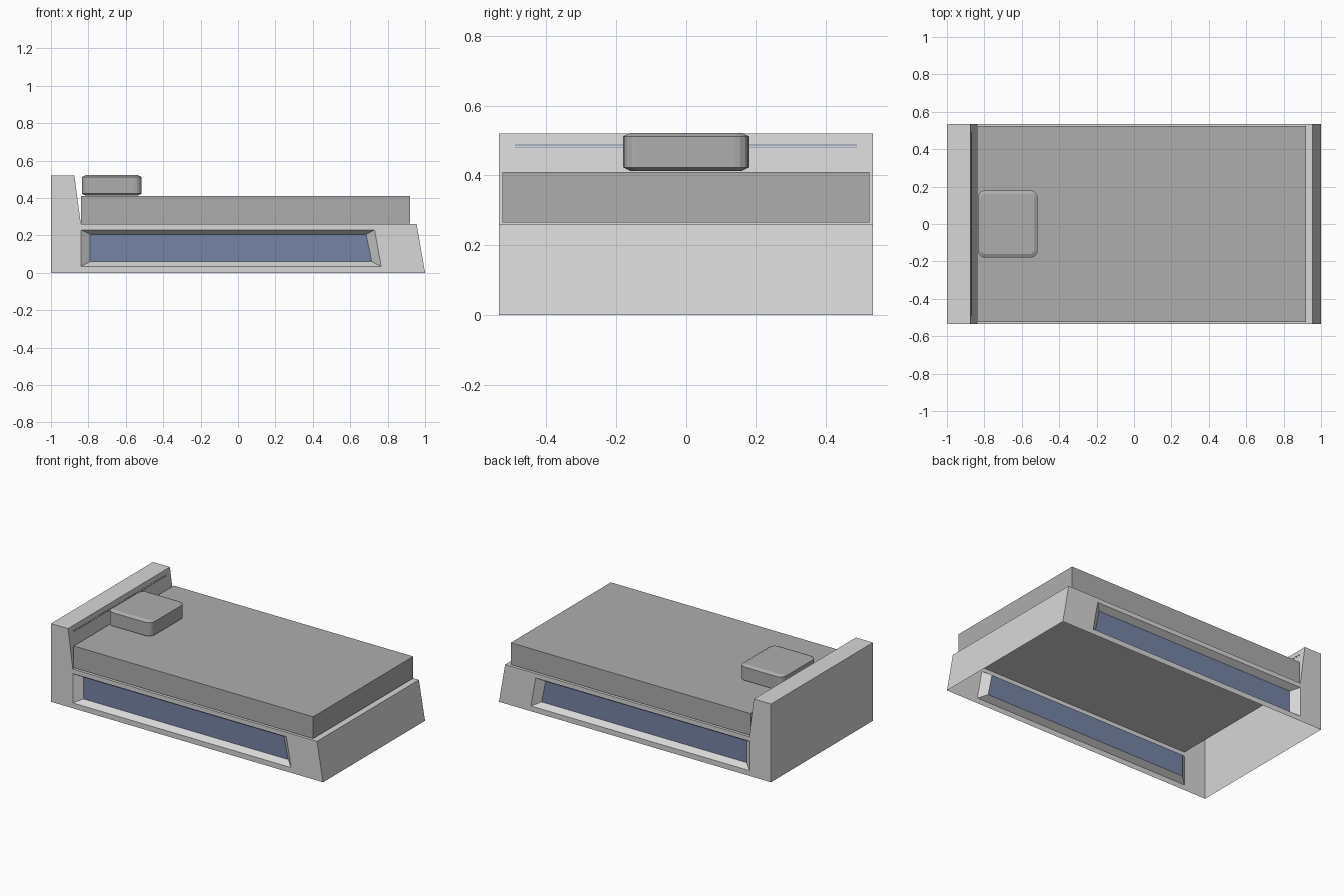
import bpy, bmesh
from mathutils import Vector

if "Cube" in bpy.data.objects:
    bpy.data.objects.remove(bpy.data.objects["Cube"])


def material(name, rgb):
    m = bpy.data.materials.new(name)
    m.diffuse_color = (*rgb, 1)
    m.use_nodes = True
    m.node_tree.nodes["Principled BSDF"].inputs["Base Color"].default_value = m.diffuse_color
    return m


LIGHT = material("light_grey", (0.68, 0.68, 0.68))
MID = material("mid_grey", (0.42, 0.42, 0.42))
BLUE = material("slate_blue", (0.18, 0.23, 0.38))


def finish(bm, name, *mats):
    bmesh.ops.remove_doubles(bm, verts=bm.verts, dist=1e-5)
    bmesh.ops.recalc_face_normals(bm, faces=bm.faces)
    me = bpy.data.meshes.new(name)
    bm.to_mesh(me)
    bm.free()
    for m in mats:
        me.materials.append(m)
    ob = bpy.data.objects.new(name, me)
    bpy.context.collection.objects.link(ob)
    return ob


def box(lo, hi):
    bm = bmesh.new()
    bmesh.ops.create_cube(bm, size=1)
    lo, hi = Vector(lo), Vector(hi)
    for v in bm.verts:
        v.co = Vector(((lo[i] + hi[i]) / 2 + v.co[i] * (hi[i] - lo[i]) for i in range(3)))
    return bm


# Bed frame: thin shell, open underneath, with a recessed blue panel each side
W = 0.535
outline = [(-1, 0), (1, 0), (0.955, 0.26), (-0.84, 0.26), (-0.875, 0.52), (-1, 0.52)]
opening = [(-0.84, 0.035), (0.765, 0.035), (0.73, 0.23), (-0.84, 0.23)]
panel = [(-0.79, 0.06), (0.715, 0.06), (0.685, 0.205), (-0.79, 0.205)]
bm = bmesh.new()


def face(points, mat=0):
    f = bm.faces.new([bm.verts.new(p) for p in points])
    f.material_index = mat


for a, b in zip(outline[1:], outline[2:] + outline[:1]):
    face([(a[0], -W, a[1]), (b[0], -W, b[1]), (b[0], W, b[1]), (a[0], W, a[1])])
for s in (-1, 1):
    o = [(x, s * W, z) for x, z in outline]
    h = [(x, s * W, z) for x, z in opening]
    p = [(x, s * (W - 0.04), z) for x, z in panel]
    # side wall around the opening
    for i in range(3):
        face([o[i], o[i + 1], h[i + 1], h[i]])
    face([o[0], h[0], h[3], o[3], o[4], o[5]])
    # sloped recess and panel
    for i in range(4):
        j = (i + 1) % 4
        face([h[i], h[j], p[j], p[i]])
    face(p, 1)
finish(bm, "bed_frame", LIGHT, BLUE)

# Mattress
finish(box((-0.84, -0.525, 0.265), (0.92, 0.525, 0.41)), "mattress", MID)

# Pillow: rounded corners, then softened top and bottom rims
bm = box((-0.835, -0.18, 0.413), (-0.515, 0.18, 0.522))
upright = [e for e in bm.edges if abs(e.verts[0].co.z - e.verts[1].co.z) > 0.05]
bmesh.ops.bevel(bm, geom=upright, offset=0.04, segments=4, profile=0.5, affect='EDGES')
caps = [f for f in bm.faces if abs(f.normal.z) > 0.9]
for f in caps:
    sign = 1 if f.normal.z > 0 else -1
    bmesh.ops.inset_region(bm, faces=[f], thickness=0.02)
    for v in bm.verts:
        if v not in f.verts and (v.co.z - 0.4675) * sign > 0:
            v.co.z -= sign * 0.01
finish(bm, "pillow", MID)

# Two hairline light strips on the sloped headboard face
for k, z in enumerate((0.479, 0.487)):
    x = -0.875 + (0.52 - z) * 0.035 / 0.26
    finish(box((x - 0.002, -0.49, z - 0.001), (x + 0.001, 0.49, z + 0.001)),
           f"headboard_strip_{k + 1}", BLUE)
